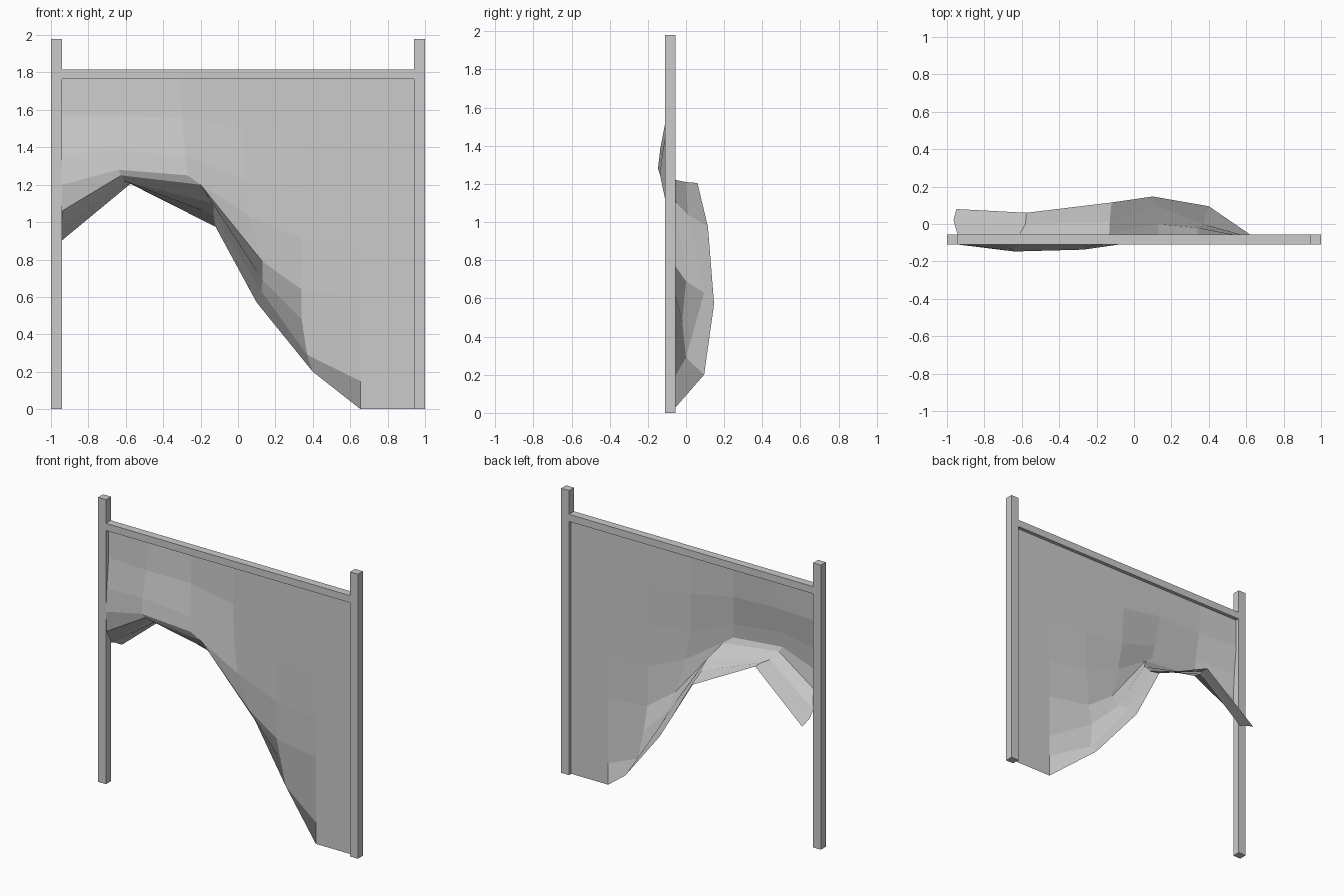
import bpy, bmesh

cube = bpy.data.objects.get("Cube")
if cube:
    bpy.data.objects.remove(cube, do_unlink=True)

grey = bpy.data.materials.new("plain grey")
grey.use_nodes = True
colour = (0.6, 0.6, 0.6, 1)
grey.diffuse_color = colour
grey.node_tree.nodes["Principled BSDF"].inputs["Base Color"].default_value = colour


def finish(name, bm):
    mesh = bpy.data.meshes.new(name)
    bm.to_mesh(mesh)
    bm.free()
    mesh.materials.append(grey)
    obj = bpy.data.objects.new(name, mesh)
    bpy.context.collection.objects.link(obj)
    return obj


def box(name, low, high):
    bm = bmesh.new()
    bmesh.ops.create_cube(bm, size=1)
    for v in bm.verts:
        v.co = [l if c < 0 else h for c, l, h in zip(v.co, low, high)]
    return finish(name, bm)


# Frame: two square posts and a rail between them
FRONT, BACK, INNER = -0.11, -0.055, 0.94
box("right_post", (-1, FRONT, 0), (-INNER, BACK, 1.98))
box("left_post", (INNER, FRONT, 0), (1, BACK, 1.98))
box("top_rail", (-INNER, FRONT, 1.765), (INNER, BACK, 1.815))

# Cloth: hanging columns (x, y, z), each running from below the rail to the hem
HANG = -0.08
TOP = 1.77
hem_columns = [
    [(-.94, -.08, 1.565), (-.94, -.1, 1.36), (-.94, -.11, 1.2), (-.94, -.1, 1.06),
     (-.945, -.05, .96), (-.965, .02, .93), (-.95, .08, .895)],
    [(-.64, -.1, 1.565), (-.64, -.135, 1.385), (-.64, -.147, 1.28), (-.625, -.13, 1.25),
     (-.61, -.05, 1.22), (-.58, 0, 1.21), (-.575, .06, 1.205)],
    [(-.3, -.09, 1.56), (-.28, -.125, 1.35), (-.27, -.137, 1.25), (-.2, -.12, 1.2),
     (-.13, -.05, 1.1), (-.13, .01, 1.04), (-.12, .115, .975)],
    [(.02, -.08, 1.5), (.03, -.085, 1.23), (.06, -.09, 1.03), (.13, -.07, .79),
     (.13, 0, .69), (.125, .095, .63), (.1, .147, .57)],
    [(.34, -.08, 1.48), (.34, -.08, 1.19), (.34, -.075, .91), (.34, -.06, .64),
     (.34, -.02, .48), (.37, 0, .29), (.4, .095, .2)],
]
top_x = [-INNER, -.63, -.31, .02, .34]
columns = [[(x, HANG, TOP)] + col for x, col in zip(top_x, hem_columns)]
# The flat left side hangs straight to the ground
for x in (.655, INNER):
    columns.append([(x, HANG, z) for z in (TOP, 1.48, 1.19, .87, .6, .3, .15, 0)])

bm = bmesh.new()
grid = [[bm.verts.new(p) for p in col] for col in columns]
for a, b in zip(grid, grid[1:]):
    for i in range(len(a) - 1):
        bm.faces.new((a[i], a[i + 1], b[i + 1], b[i]))
finish("draped_cloth", bm)
